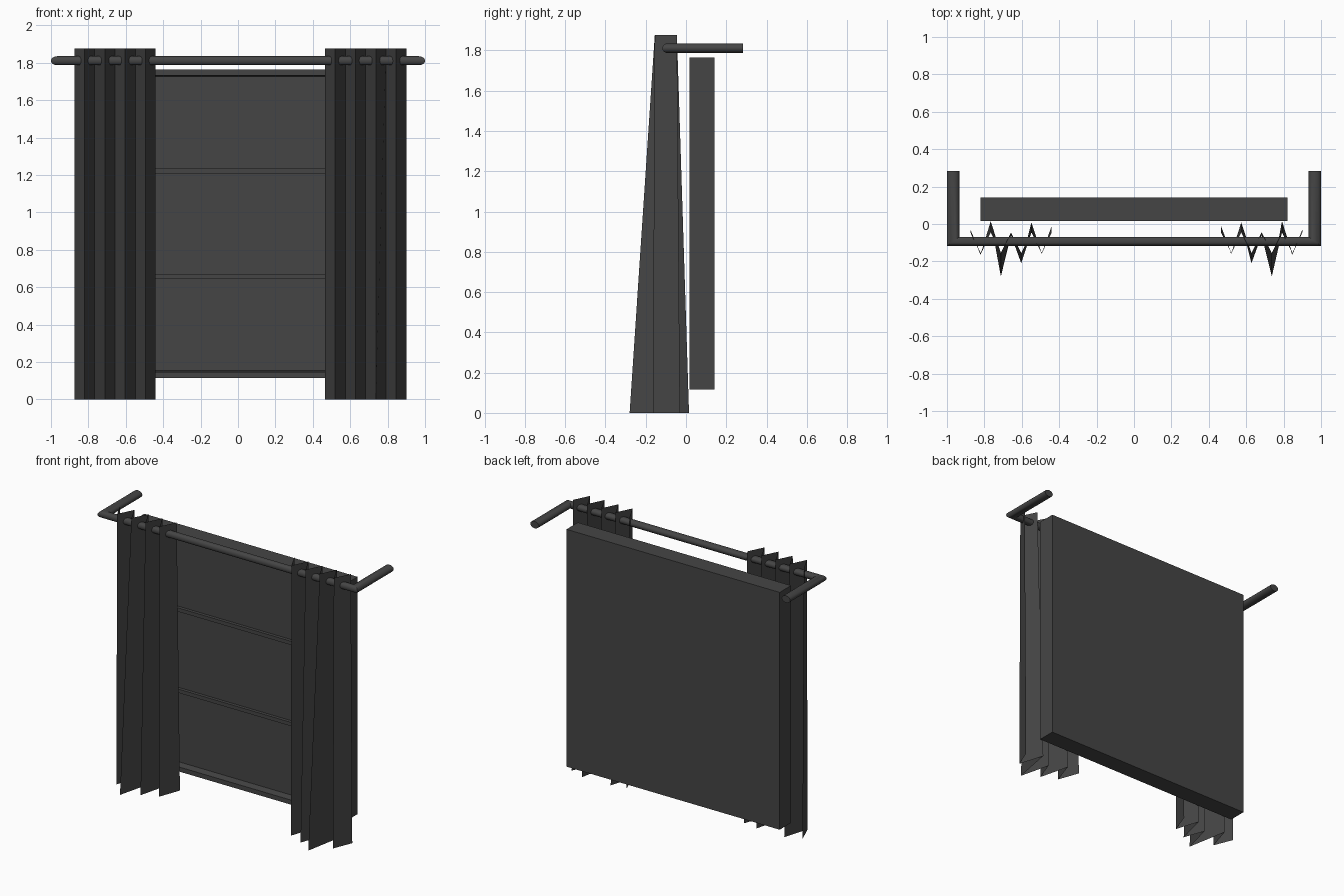
import bpy, bmesh, math

if "Cube" in bpy.data.objects:
    bpy.data.objects.remove(bpy.data.objects["Cube"])

charcoal = bpy.data.materials.new("charcoal")
charcoal.diffuse_color = (0.06, 0.06, 0.06, 1)
charcoal.use_nodes = True
charcoal.node_tree.nodes["Principled BSDF"].inputs["Base Color"].default_value = charcoal.diffuse_color


def make_object(name, bm):
    mesh = bpy.data.meshes.new(name)
    bm.to_mesh(mesh)
    bm.free()
    mesh.materials.append(charcoal)
    ob = bpy.data.objects.new(name, mesh)
    bpy.context.collection.objects.link(ob)
    return ob


def box(bm, x, y, z):
    """Box from (min, max) ranges on each axis."""
    verts = bmesh.ops.create_cube(bm, size=1)["verts"]
    for v in verts:
        v.co = [r[0] + (c + 0.5) * (r[1] - r[0]) for c, r in zip(v.co, (x, y, z))]


# Window: solid slab whose front is inset into a frame with chamfered reveal
bm = bmesh.new()
box(bm, (-0.82, 0.82), (0.017, 0.142), (0.115, 1.765))
bm.normal_update()
front = min(bm.faces, key=lambda f: f.calc_center_median().y)
bmesh.ops.inset_region(bm, faces=[front], thickness=0.045)
bmesh.ops.inset_region(bm, faces=[front], thickness=0.01, depth=-0.05)
make_object("window_frame", bm)

# Two horizontal glazing bars
bm = bmesh.new()
for z in (0.658, 1.222):
    box(bm, (-0.77, 0.77), (0.045, 0.07), (z - 0.013, z + 0.013))
make_object("glazing_bars", bm)

# Curtain rod: round pipe with mitred corners returning to the wall
N = 16
bm = bmesh.new()
rings = []
for side, at_wall in ((-1, True), (-1, False), (1, False), (1, True)):
    ring = []
    for i in range(N):
        c, s = math.cos(math.tau * i / N), math.sin(math.tau * i / N)
        y = 0.283 if at_wall else -0.093 - 0.024 * c
        ring.append(bm.verts.new((side * (0.967 + 0.033 * c), y, 1.811 + 0.024 * s)))
    rings.append(ring)
for a, b in zip(rings, rings[1:]):
    for i in range(N):
        j = (i + 1) % N
        bm.faces.new((a[i], a[j], b[j], b[i]))
bm.faces.new(rings[0])
bm.faces.new(rings[-1])
bmesh.ops.recalc_face_normals(bm, faces=bm.faces)
rod = make_object("curtain_rod", bm)
bpy.context.view_layer.objects.active = rod
rod.select_set(True)
bpy.ops.object.shade_smooth_by_angle(angle=math.radians(40))

# Curtains: pleated sheets, even folds at the top flaring out at the hem
HEM = (-0.03, -0.165, 0.015, -0.28, -0.06, -0.21, 0.008, -0.16, -0.01)
for name, side in (("left_curtain", -1), ("right_curtain", 1)):
    bm = bmesh.new()
    pairs = []
    for i, y in enumerate(HEM):
        x = 0.0125 + side * (0.8875 - 0.0544 * i)
        top_y = -0.155 if i % 2 else -0.045
        pairs.append((bm.verts.new((x, y, 0)), bm.verts.new((x, top_y, 1.877))))
    for (a, b), (c, d) in zip(pairs, pairs[1:]):
        bm.faces.new((a, c, d, b) if side < 0 else (c, a, b, d))
    make_object(name, bm)
